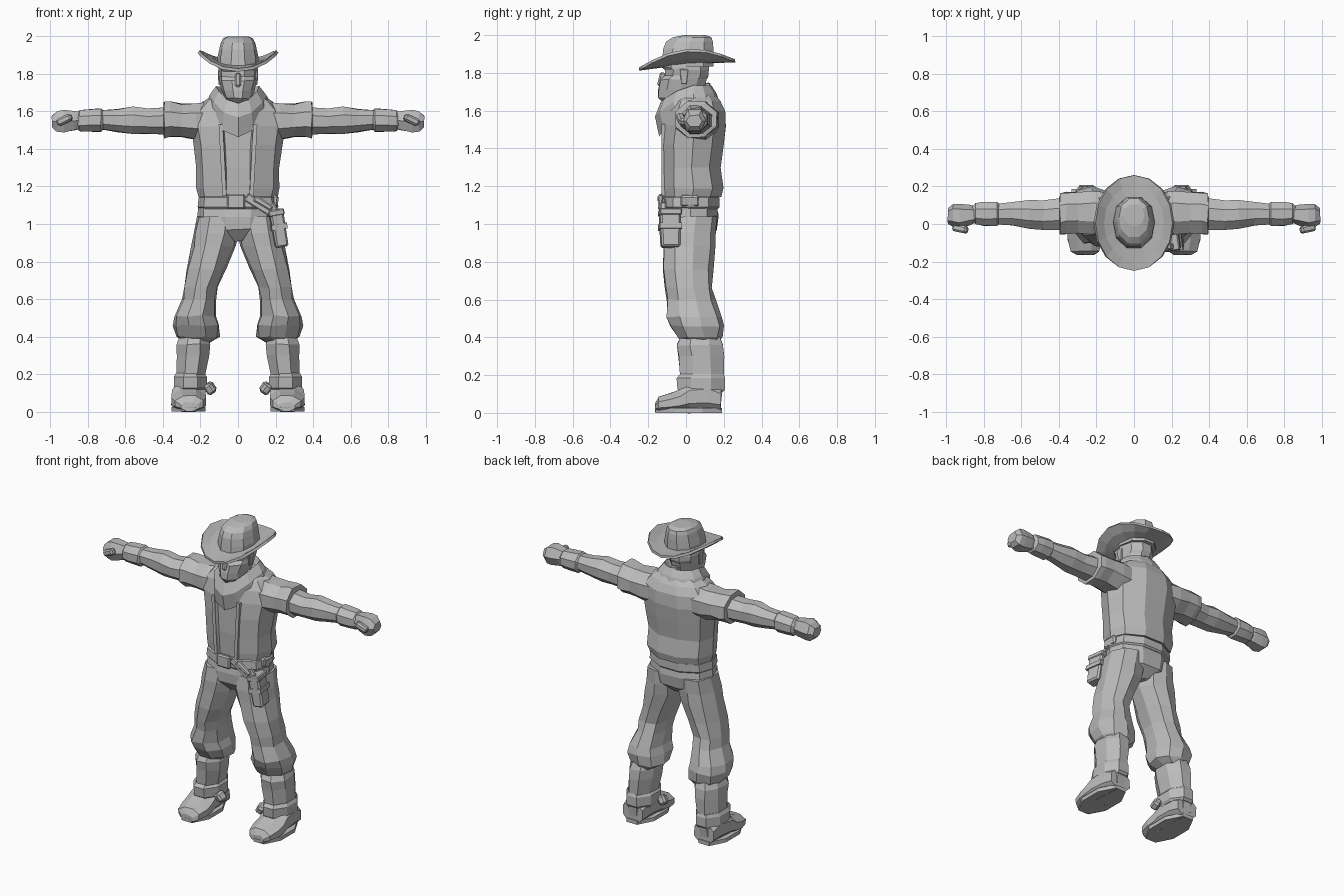
import bpy, bmesh, math, random
from mathutils import Vector, Euler
random.seed(4)

grey = bpy.data.materials.new("plain_grey")
grey.diffuse_color = (0.5, 0.5, 0.5, 1)


def finish(name, bm, mirror=False, solid=0):
    bmesh.ops.recalc_face_normals(bm, faces=bm.faces)
    me = bpy.data.meshes.new(name)
    bm.to_mesh(me)
    bm.free()
    me.materials.append(grey)
    ob = bpy.data.objects.new(name, me)
    bpy.context.collection.objects.link(ob)
    if solid:
        m = ob.modifiers.new("thickness", 'SOLIDIFY')
        m.thickness, m.offset = solid, -1
    if mirror:
        m = ob.modifiers.new("mirror", 'MIRROR')
        m.use_mirror_merge = False
    return ob


def skin(name, rows, caps=True, skip=(), jitter=0, closed=True, **kw):
    """Join equal rows of points into a tube; skip leaves out columns."""
    bm = bmesh.new()
    grid = []
    for row in rows:
        grid.append([bm.verts.new(Vector(p) + Vector([random.uniform(-jitter, jitter) for _ in 'xyz']))
                     for p in row])
    n = len(rows[0])
    for a, b in zip(grid, grid[1:]):
        for i in range(n if closed else n - 1):
            if i not in skip:
                j = (i + 1) % n
                bm.faces.new((a[i], a[j], b[j], b[i]))
    if caps:
        bm.faces.new(grid[0])
        bm.faces.new(grid[-1])
    return finish(name, bm, **kw)


def loft(name, rings, n=8, axis='z', **kw):
    """Rings are (position, u min, u max, v min, v max) across the axis."""
    rows = []
    k = 1 / math.cos(math.pi / n)
    for t, u0, u1, v0, v1 in rings:
        row = []
        for i in range(n):
            a = -math.pi / 2 + (i + .5) * 2 * math.pi / n
            c = max(-1, min(1, math.cos(a) * k))
            s = max(-1, min(1, math.sin(a) * k))
            u, v = (u0 + u1) / 2 + (u1 - u0) / 2 * c, (v0 + v1) / 2 + (v1 - v0) / 2 * s
            row.append((u, v, t) if axis == 'z' else (t, u, v) if axis == 'x' else (u, t, v))
        rows.append(row)
    return skin(name, rows, **kw)


def box(name, loc, size, rot=(0, 0, 0), taper=1, bevel=0, mirror=False):
    bm = bmesh.new()
    bmesh.ops.create_cube(bm, size=1)
    r = Euler([math.radians(d) for d in rot]).to_matrix()
    for v in bm.verts:
        k = taper if v.co.z < 0 else 1
        v.co = r @ Vector((v.co.x * size[0] * k, v.co.y * size[1] * k, v.co.z * size[2])) + Vector(loc)
    if bevel:
        bmesh.ops.bevel(bm, geom=bm.edges[:], offset=bevel, segments=1, affect='EDGES')
    return finish(name, bm, mirror)


# Trousers: pelvis and two baggy legs
loft("pelvis", [(.91, -.05, .05, -.06, .10), (.97, -.19, .19, -.115, .16), (1.04, -.215, .215, -.12, .17),
                (1.10, -.21, .21, -.11, .165), (1.18, -.20, .20, -.10, .16)], n=10, jitter=.004)
loft("trouser_leg", [(.37, .15, .29, -.01, .17), (.40, .10, .325, -.045, .19), (.46, .10, .345, -.085, .20),
                     (.51, .115, .335, -.10, .19), (.60, .115, .295, -.10, .16), (.66, .105, .29, -.11, .14),
                     (.76, .065, .27, -.12, .145), (.88, .015, .245, -.12, .155), (.95, 0, .235, -.118, .16),
                     (1.04, 0, .215, -.11, .16)], n=9, jitter=.005, mirror=True)

# Boots: shaft, ankle strap, spur, foot and sole
loft("boot_shaft", [(.05, .19, .33, .01, .185), (.20, .175, .325, -.03, .20), (.30, .155, .325, -.04, .20),
                    (.36, .15, .325, -.05, .195), (.40, .16, .31, -.03, .18)], jitter=.003, mirror=True)
loft("ankle_strap", [(.11, .175, .335, -.03, .195), (.125, .165, .342, -.045, .207),
                     (.185, .165, .342, -.05, .207), (.205, .18, .33, -.03, .20)], mirror=True)
box("spur", (.148, .03, .125), (.05, .06, .06), (20, 30, 20), bevel=.012, mirror=True)
loft("boot_foot", [(-.165, .215, .305, .005, .05), (-.145, .185, .335, 0, .085), (-.08, .17, .355, 0, .105),
                   (-.03, .172, .355, 0, .125), (.02, .175, .35, 0, .17), (.12, .18, .34, 0, .18),
                   (.185, .19, .33, 0, .14)], axis='y', jitter=.002, mirror=True)
loft("boot_sole", [(0, .172, .355, -.16, .19), (.025, .172, .355, -.165, .19)], mirror=True)

# Torso: shirt with an open vest over it
loft("shirt", [(1.12, -.19, .19, -.10, .16), (1.3, -.205, .205, -.11, .16), (1.5, -.21, .21, -.11, .18),
               (1.6, -.20, .20, -.09, .18), (1.66, -.12, .12, -.05, .14)], n=10)
loft("vest", [(1.145, -.21, .21, -.118, .185), (1.19, -.22, .22, -.122, .20), (1.30, -.222, .222, -.125, .185),
              (1.42, -.235, .235, -.128, .20), (1.52, -.25, .25, -.118, .212), (1.60, -.235, .235, -.10, .205),
              (1.65, -.19, .19, -.075, .185), (1.70, -.105, .105, -.03, .14)],
     n=10, caps=False, skip=(9,), jitter=.003, solid=.022)
box("vest_seam", (.082, -.121, 1.34), (.022, .02, .38), (0, 3, 0), mirror=True)

# Arms: short wide sleeve, under sleeve, cuff and fist
loft("shoulder_sleeve", [(.14, -.04, .17, 1.44, 1.65), (.22, -.055, .175, 1.45, 1.645), (.30, -.05, .17, 1.465, 1.64),
                         (.36, -.052, .168, 1.462, 1.65), (.395, -.055, .165, 1.458, 1.65), (.395, -.03, .14, 1.48, 1.63)],
     axis='x', jitter=.004, mirror=True)
loft("forearm", [(.36, -.03, .14, 1.475, 1.625), (.48, -.03, .125, 1.48, 1.615), (.56, -.025, .125, 1.478, 1.625),
                 (.64, -.01, .115, 1.49, 1.61), (.74, 0, .105, 1.505, 1.605)], axis='x', jitter=.003, mirror=True)
loft("glove_cuff", [(.715, .005, .10, 1.51, 1.60), (.73, -.01, .118, 1.492, 1.615), (.80, -.01, .118, 1.492, 1.61),
                    (.845, .0, .11, 1.495, 1.605), (.86, .015, .09, 1.51, 1.59)], axis='x', jitter=.002, mirror=True)
loft("fist", [(.83, .015, .09, 1.51, 1.595), (.875, -.005, .10, 1.50, 1.60), (.93, -.02, .105, 1.487, 1.61),
              (.965, -.015, .105, 1.495, 1.60), (.992, .0, .085, 1.515, 1.575)], n=6, axis='x', jitter=.003, mirror=True)
box("thumb", (.925, -.025, 1.555), (.085, .04, .04), (0, 25, 12), bevel=.01, mirror=True)

# Neckerchief: folded ring that dips to a point in front
rows = []
for r, z, drop, front in ((.165, 1.655, .195, .145), (.15, 1.69, .12, .165), (.115, 1.735, .09, .135), (.085, 1.69, .07, .10)):
    row = []
    for i in range(12):
        a = -math.pi / 2 + i * math.pi / 6
        f = max(0, -math.sin(a))
        y = math.sin(a) * (front if f > 0 else r * .82) + .04 * (1 - f)
        row.append((math.cos(a) * r, y, z - drop * f ** 1.6))
    rows.append(row)
skin("neckerchief", rows, jitter=.003)

# Head with cloth mask, nose bridge and brow
loft("head", [(1.58, -.07, .07, -.04, .10), (1.645, -.055, .055, -.12, .09), (1.67, -.07, .07, -.148, .088),
              (1.71, -.085, .085, -.145, .095), (1.765, -.10, .10, -.135, .11), (1.785, -.10, .10, -.112, .118),
              (1.815, -.105, .105, -.11, .12), (1.83, -.105, .105, -.128, .12), (1.89, -.09, .09, -.11, .12)],
     n=10, jitter=.003)
box("nose", (0, -.128, 1.765), (.03, .035, .075), (-14, 0, 0), bevel=.008)
box("mask_knot", (0, .115, 1.72), (.05, .04, .05), (15, 10, 0), taper=.7, bevel=.008)
box("sideburn", (.098, -.01, 1.78), (.02, .05, .08), taper=.6, bevel=.004, mirror=True)

# Hat: curled brim, crown and pinched top
rows = []
for k in (.5, .78, 1):
    row = []
    for i in range(16):
        a = i * math.pi / 8
        c, s = math.cos(a), math.sin(a)
        row.append((.205 * k * c, .005 + .255 * k * s,
                    1.862 + .022 * k * s - .012 * k + .075 * abs(c) ** 2.2 * k ** 3))
    rows.append(row)
skin("hat_brim", rows, caps=False, solid=.016)
loft("hat_crown", [(1.835, -.112, .112, -.13, .145), (1.885, -.11, .11, -.125, .145), (1.93, -.10, .10, -.12, .145),
                   (1.965, -.092, .092, -.105, .142), (1.988, -.08, .08, -.07, .135), (2.0, -.055, .055, -.01, .105)],
     n=10, jitter=.0)

# Belt, buckle and loops
loft("belt", [(1.08, -.205, .205, -.118, .168), (1.09, -.215, .215, -.127, .178),
              (1.14, -.21, .21, -.125, .178), (1.15, -.20, .20, -.11, .165)], n=10)
box("belt_buckle", (-.01, -.13, 1.12), (.095, .03, .08), bevel=.008)
box("belt_pouch", (.185, .02, 1.125), (.06, .10, .06), (0, 8, 0), bevel=.01)

# Sidearm slung in a holster on one hip
box("holster_strap", (.115, -.122, 1.10), (.17, .03, .045), (0, 32, 0), bevel=.006)
box("holster", (.215, -.085, .97), (.075, .11, .19), (0, -10, 8), taper=.9, bevel=.01)
box("holster_band", (.213, -.085, .985), (.085, .118, .03), (0, -10, 8))
box("holster_rim", (.198, -.085, 1.06), (.085, .118, .035), (0, -10, 8), bevel=.006)
box("pistol_grip", (.135, -.135, 1.11), (.035, .03, .11), (0, -58, 0), taper=.8, bevel=.007)
box("pistol_hammer", (.18, -.12, 1.085), (.05, .035, .05), (0, -30, 0), bevel=.008)
